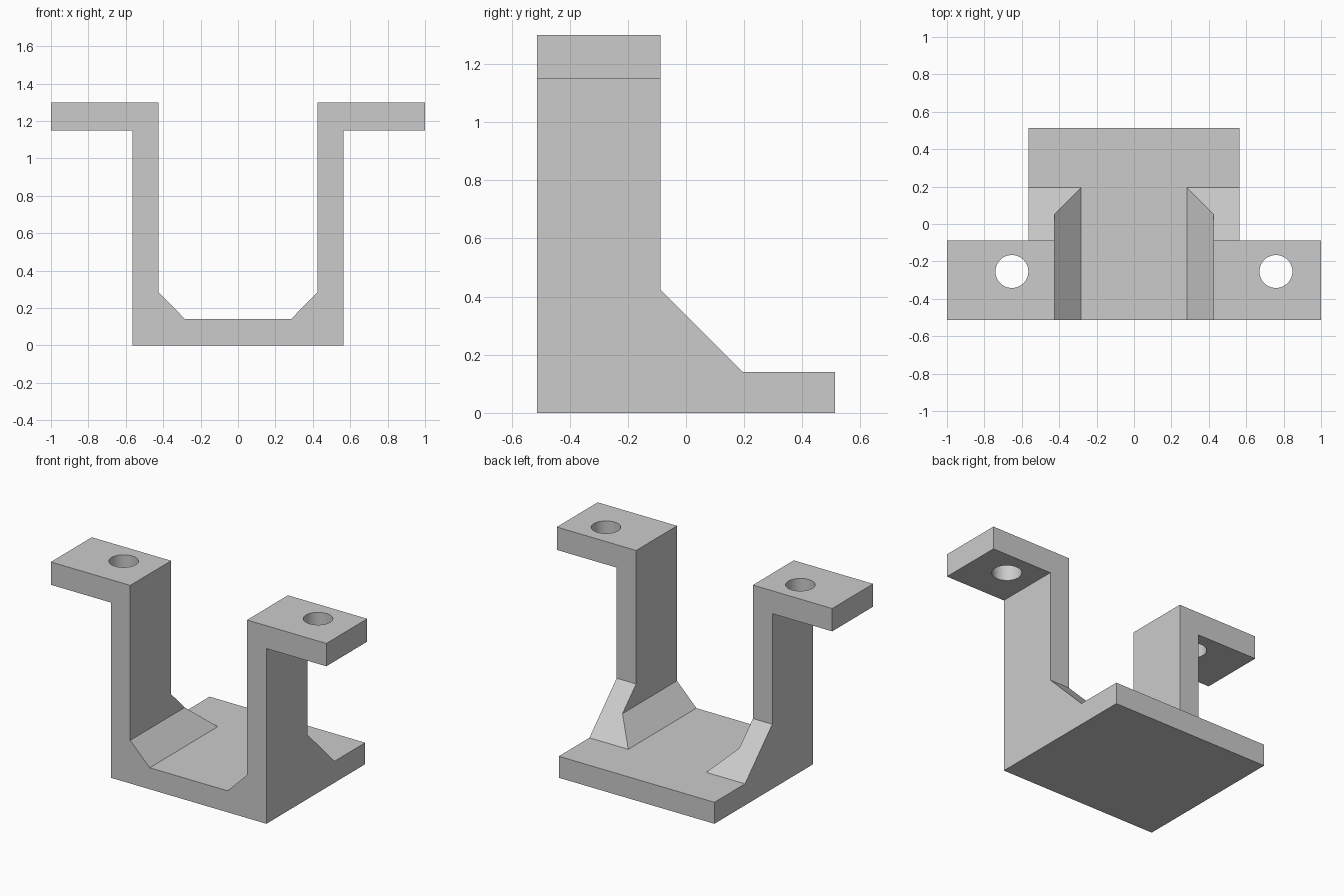
import bpy
import bmesh

cube = bpy.data.objects.get("Cube")
if cube:
    bpy.data.objects.remove(cube, do_unlink=True)

grey = bpy.data.materials.new("plain_grey")
grey.use_nodes = True
colour = (0.6, 0.6, 0.6, 1)
grey.diffuse_color = colour
grey.node_tree.nodes["Principled BSDF"].inputs["Base Color"].default_value = colour


def extrude_profile(name, points, direction):
    """Make a closed solid from a planar outline swept along a vector."""
    bm = bmesh.new()
    face = bm.faces.new([bm.verts.new(p) for p in points])
    swept = bmesh.ops.extrude_face_region(bm, geom=[face])["geom"]
    verts = [v for v in swept if isinstance(v, bmesh.types.BMVert)]
    bmesh.ops.translate(bm, verts=verts, vec=direction)
    bmesh.ops.recalc_face_normals(bm, faces=bm.faces)
    mesh = bpy.data.meshes.new(name)
    bm.to_mesh(mesh)
    bm.free()
    mesh.materials.append(grey)
    obj = bpy.data.objects.new(name, mesh)
    bpy.context.collection.objects.link(obj)
    return obj


def cut(target, cutter):
    """Subtract the cutter from the target, then discard it."""
    cutter.hide_render = True
    mod = target.modifiers.new("cut", 'BOOLEAN')
    mod.operation = 'DIFFERENCE'
    mod.solver = 'EXACT'
    mod.object = cutter
    bpy.context.view_layer.objects.active = target
    bpy.ops.object.modifier_apply(modifier=mod.name)
    bpy.data.objects.remove(cutter, do_unlink=True)


# Bracket: half of the front outline, mirrored, swept front to back
half = [(0.565, 0), (0.565, 1.15), (1, 1.15), (1, 1.3),
        (0.424, 1.3), (0.424, 0.283), (0.283, 0.141)]
outline = half + [(-x, z) for x, z in reversed(half)]
bracket = extrude_profile("bracket", [(x, -0.512, z) for x, z in outline], (0, 1.024, 0))

# Clear the space behind the arms, leaving sloped gussets and the base plate
back = [(0.195, 0.141), (1, 0.141), (1, 2), (-0.088, 2), (-0.088, 0.424)]
cut(bracket, extrude_profile("back_cutter", [(-2, y, z) for y, z in back], (4, 0, 0)))

# Bolt holes through the two flanges
for x in (-0.653, 0.759):
    bpy.ops.mesh.primitive_cylinder_add(vertices=48, radius=0.088, depth=0.5,
                                        location=(x, -0.254, 1.225))
    hole = bpy.context.object
    hole.name = "hole_cutter"
    hole.data.materials.append(grey)
    cut(bracket, hole)

# Smooth the hole walls while keeping the hard edges
bpy.ops.object.select_all(action='DESELECT')
bracket.select_set(True)
bpy.context.view_layer.objects.active = bracket
bpy.ops.object.shade_smooth_by_angle(angle=0.5)
